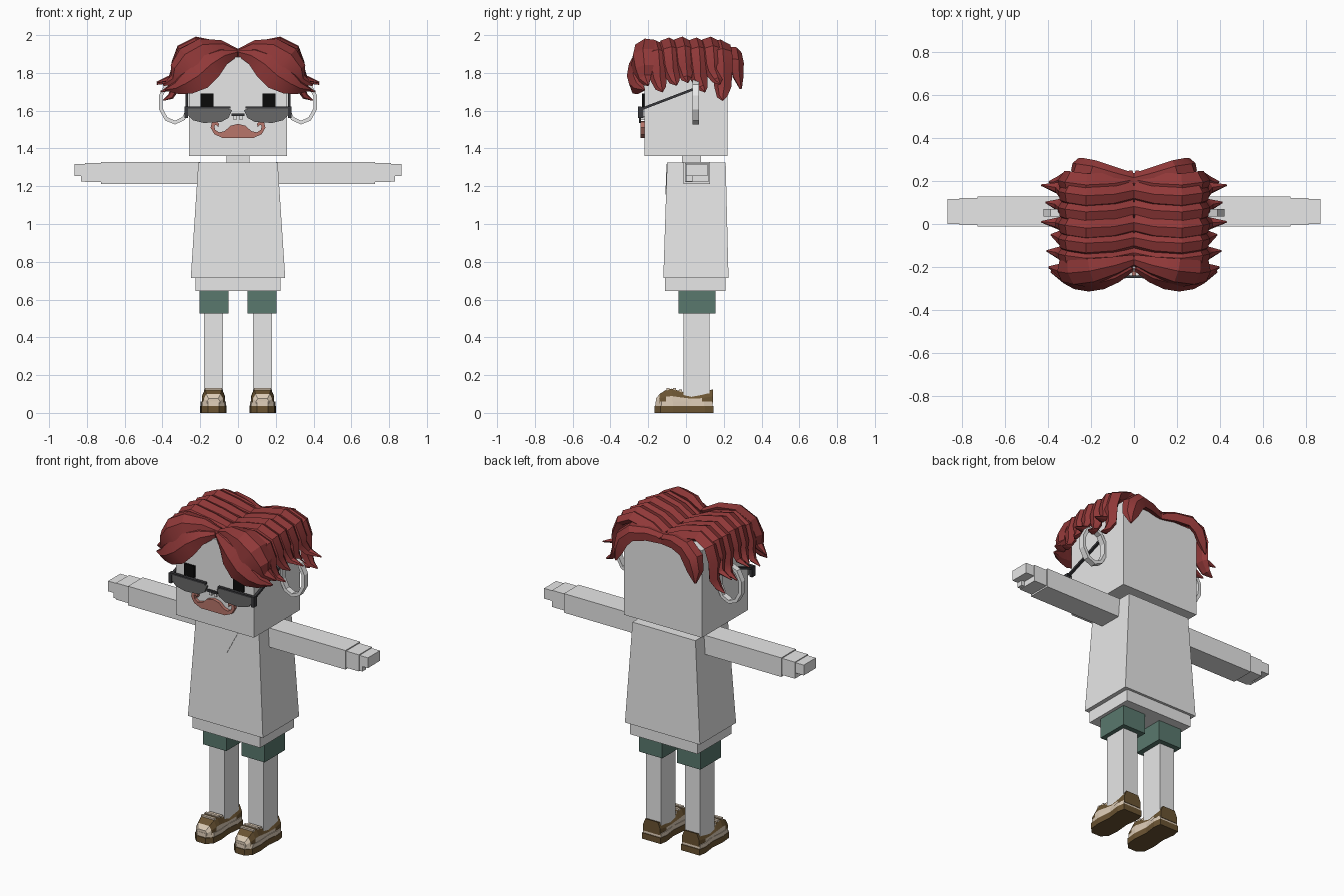
import bpy, bmesh, math
from mathutils import Vector

cube = bpy.data.objects.get("Cube")
if cube:
    bpy.data.objects.remove(cube, do_unlink=True)


def material(name, *rgb):
    m = bpy.data.materials.new(name)
    m.use_nodes = True
    m.diffuse_color = (*rgb, 1)
    bsdf = next(n for n in m.node_tree.nodes if n.type == 'BSDF_PRINCIPLED')
    bsdf.inputs["Base Color"].default_value = (*rgb, 1)
    return m


GREY = material("pale_grey", 0.8, 0.8, 0.8)
RED = material("hair_red", 0.28, 0.04, 0.04)
GREEN = material("shorts_green", 0.1, 0.19, 0.155)
PINK = material("moustache_pink", 0.48, 0.18, 0.145)
BROWN = material("shoe_brown", 0.145, 0.088, 0.032)
CREAM = material("shoe_cream", 0.72, 0.6, 0.47)
BLACK = material("eye_black", 0.003, 0.003, 0.003)
LENS = material("lens_grey", 0.14, 0.14, 0.14)
FRAME = material("frame_dark", 0.04, 0.04, 0.045)


def loft(name, sections, mats, mirror=False, smooth=False, rule=None, closed=False):
    """Skin a row of matching cross-sections, capping the ends."""
    bm = bmesh.new()
    rings = [[bm.verts.new(p) for p in s] for s in sections]
    n = len(rings[0])
    pairs = list(zip(rings, rings[1:]))
    if closed:
        pairs.append((rings[-1], rings[0]))
    else:
        bm.faces.new(rings[0])
        bm.faces.new(rings[-1])
    for a, b in pairs:
        for i in range(n):
            j = (i + 1) % n
            bm.faces.new((a[i], a[j], b[j], b[i]))
    bmesh.ops.recalc_face_normals(bm, faces=bm.faces)
    if rule:
        for f in bm.faces:
            f.material_index = rule(f.calc_center_median())
    me = bpy.data.meshes.new(name)
    bm.to_mesh(me)
    bm.free()
    ob = bpy.data.objects.new(name, me)
    bpy.context.collection.objects.link(ob)
    for m in mats:
        me.materials.append(m)
    if smooth:
        bpy.ops.object.select_all(action='DESELECT')
        ob.select_set(True)
        bpy.context.view_layer.objects.active = ob
        bpy.ops.object.shade_smooth_by_angle(angle=math.radians(28))
    if mirror:
        ob.modifiers.new("mirror", 'MIRROR')
    return ob


def rect(x0, x1, y0, y1, z):
    return [(x0, y0, z), (x1, y0, z), (x1, y1, z), (x0, y1, z)]


def box(name, x, y, z, mat, mirror=False):
    return loft(name, [rect(*x, *y, h) for h in z], [mat], mirror)


def plate(name, outline, y0, y1, mat, mirror=False):
    """Front-facing outline in x, z given thickness along y."""
    return loft(name, [[(x, y, z) for x, z in outline] for y in (y0, y1)], [mat], mirror)


def bar(name, a, b, r, mat, mirror=False):
    return loft(name, [[Vector(p) + Vector((i * r, 0, j * r)) for i, j in
                        ((-1, -1), (1, -1), (1, 1), (-1, 1))] for p in (a, b)], [mat], mirror)


# Head, neck and torso
box("head", (-.26, .26), (-.22, .22), (1.36, 1.885), GREY)
box("neck", (-.06, .06), (-.02, .08), (1.32, 1.37), GREY)
loft("shirt", [rect(-.25, .25, -.12, .225, .715), rect(-.21, .21, -.10, .21, 1.325)], [GREY])
box("shirt_hem", (-.225, .225), (-.11, .21), (.645, .72), GREY)
loft("neckline", [[(-.085, y - .1, 1.318), (.085, y - .1, 1.318), (0, y - .106, 1.155)]
                  for y in (-.003, .01)], [GREY])

# Arms and hands
box("arms", (.2, .725), (-.012, .128), (1.213, 1.328), GREY, True)
box("palms", (.72, .81), (-.005, .12), (1.222, 1.322), GREY, True)
box("fingers", (.8, .866), (0, .115), (1.255, 1.317), GREY, True)
box("thumbs", (.8, .83), (0, .035), (1.225, 1.26), GREY, True)

# Legs
box("shorts", (.05, .205), (-.04, .155), (.525, .66), GREEN, True)
box("legs", (.08, .18), (-.014, .125), (.08, .54), GREY, True)


# Shoes: rounded sole, pale midsole, shaped upper and laces
def footprint(k, z):
    half = [(.062, .145), (.07, .1), (.06, .02), (.068, -.07), (.062, -.135), (.03, -.168)]
    pts = half + [(-a, b) for a, b in reversed(half)]
    return [(.13 + a * k, -.01 + (b + .01) * k, z) for a, b in pts]


loft("soles", [footprint(1, 0), footprint(1, .036)], [BROWN], True)
loft("midsoles", [footprint(.97, .034), footprint(.96, .06)], [CREAM], True)


def shoe_section(y, w, h):
    prof = [(1, .05), (.98, .05 + (h - .05) * .5), (.72, h)]
    return [(.13 + w * a, y, z) for a, z in prof] + \
           [(.13 - w * a, y, z) for a, z in reversed(prof)]


def upper_colour(c):
    if c.y < -.125 or (c.z < .085 and -.09 < c.y < .07):
        return 1
    return 0


loft("shoe_uppers", [shoe_section(*s) for s in (
    (-.16, .035, .075), (-.14, .052, .1), (-.105, .06, .122), (-.075, .062, .128),
    (-.03, .06, .115), (.03, .057, .1), (.085, .061, .106), (.142, .058, .125))],
    [BROWN, CREAM], True, rule=upper_colour)
for i, (y, z) in enumerate(((-.095, .126), (-.06, .126), (-.03, .117))):
    box(f"lace_{i + 1}", (.085, .175), (y - .008, y + .008), (z - .01, z + .006), CREAM, True)

# Eyes and moustache
box("eyes", (.13, .198), (-.232, -.215), (1.62, 1.69), BLACK, True)
moustache = [(0, 1.455), (.08, 1.455), (.125, 1.475), (.145, 1.51), (.138, 1.54), (.115, 1.546),
             (.1, 1.53), (.105, 1.512), (.115, 1.525), (.125, 1.522), (.122, 1.5),
             (.1, 1.485), (.07, 1.492), (.04, 1.52), (0, 1.53)]
plate("moustache", moustache, -.24, -.215, PINK, True)

# Glasses
lens = [(.032, 1.602), (.06, 1.615), (.278, 1.618), (.274, 1.585), (.24, 1.55), (.18, 1.535),
        (.09, 1.54), (.05, 1.562)]
plate("lenses", lens, -.25, -.238, LENS, True)
box("brow_bars", (.04, .282), (-.253, -.236), (1.612, 1.622), FRAME, True)
box("bridge", (-.035, .035), (-.25, -.238), (1.572, 1.584), FRAME)
box("nose_pads", (.008, .024), (-.24, -.215), (1.55, 1.572), GREY, True)
box("hinges", (.266, .284), (-.255, -.225), (1.56, 1.62), FRAME, True)
bar("temples", (.272, -.24, 1.607), (.272, .035, 1.712), .007, FRAME, True)

# Hoop earrings
hoop = []
for i in range(10):
    a = math.tau * i / 10 + .3
    hoop.append([(.335 + (.078 + d) * math.cos(a), y, 1.645 + (.108 + d) * math.sin(a))
                 for d, y in ((-.01, .035), (.01, .035), (.01, .07), (-.01, .07))])
loft("earrings", hoop, [GREY], True, closed=True)


# Hair: tapering ridged locks swept from the centre parting
def lock(name, path, across):
    pts = [Vector(p[:3]) for p in path]
    across = Vector(across)
    sections = []
    for i, (p, (_, _, _, w, t)) in enumerate(zip(pts, path)):
        tangent = (pts[min(i + 1, len(pts) - 1)] - pts[max(i - 1, 0)]).normalized()
        side = (across - tangent * across.dot(tangent)).normalized()
        up = side.cross(tangent)
        if up.dot(p - Vector((0, 0, 1.65))) < 0:
            up.negate()
        ring = ((-1, -.3), (-.55, .7), (.2, 1), (1, 0), (.45, -.7), (-.5, -.8))
        sections.append([p + side * a * w + up * b * t for a, b in ring])
    loft(name, sections, [RED], True, smooth=True)


# y at the parting, tip x, tip y shift, tip z, lift
rows = ((-.155, .395, .03, 1.70, -.015), (-.085, .375, .035, 1.735, 0),
        (-.015, .42, .025, 1.75, .005), (.06, .40, .04, 1.70, 0), (.135, .42, .045, 1.74, .005),
        (.185, .385, .01, 1.655, -.01))
for i, (y, tx, ty, tz, up) in enumerate(rows):
    lock(f"side_locks_{i + 1}", [
        (0, y + .015, 1.9 + up, .05, .02),
        (.1, y - .005, 1.93 + up, .058, .03),
        (.22, y - .012, 1.952 + up, .062, .034),
        (.295, y, 1.915 + up, .06, .034),
        (.322, y + .006, 1.84 + up, .056, .032),
        (.325, y + .01, tz + .07, .045, .028),
        (.355, y + ty * .7, tz + .02, .028, .018),
        (tx + .01, y + ty, tz, .004, .004)], (0, 1, .12))

# Fringe parted to both sides, over the forehead
lock("fringe_upper", [
    (0, -.17, 1.905, .03, .02), (.09, -.2, 1.935, .055, .035), (.19, -.225, 1.93, .08, .045),
    (.27, -.235, 1.885, .085, .045), (.315, -.23, 1.82, .07, .04),
    (.33, -.22, 1.765, .045, .03), (.395, -.2, 1.735, .005, .005)], (-.35, -.6, -.6))
lock("fringe_lower", [
    (.01, -.2, 1.905, .02, .02), (.08, -.24, 1.89, .05, .03), (.15, -.262, 1.85, .085, .038),
    (.215, -.27, 1.79, .09, .04), (.275, -.265, 1.75, .07, .035),
    (.32, -.25, 1.725, .04, .025), (.385, -.22, 1.71, .005, .005)], (-.45, -.25, -.85))

# Back locks arching over the rear of the head
lock("back_locks", [
    (0, .215, 1.89, .035, .02), (.09, .235, 1.905, .045, .03), (.18, .262, 1.9, .055, .032),
    (.235, .272, 1.85, .06, .032), (.255, .276, 1.78, .045, .028),
    (.265, .29, 1.715, .006, .006)], (-.5, .4, -.75))
